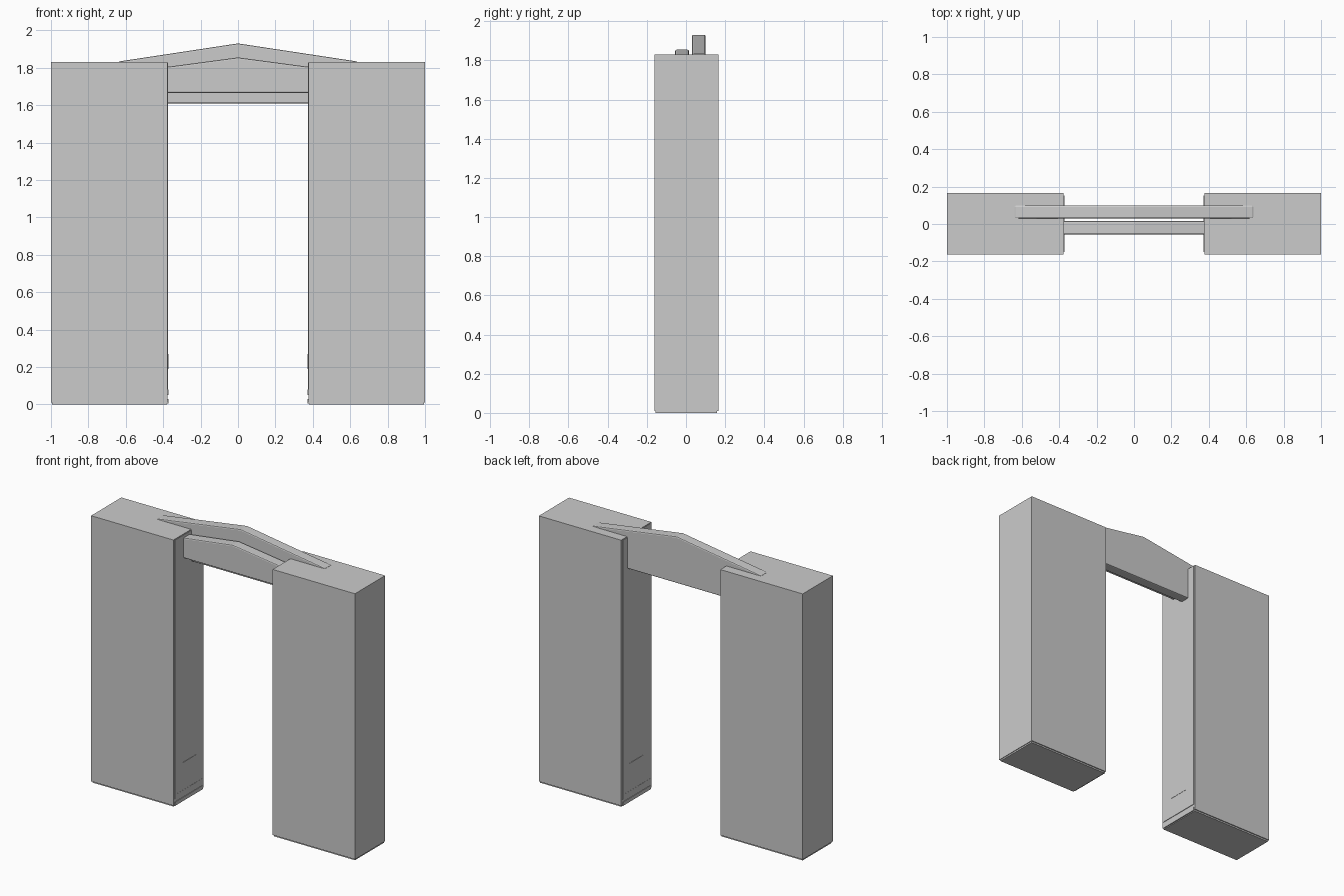
import bpy
import bmesh

cube = bpy.data.objects.get("Cube")
if cube:
    bpy.data.objects.remove(cube, do_unlink=True)

grey = bpy.data.materials.new("plain_grey")
grey.use_nodes = True
COLOUR = (0.6, 0.6, 0.6, 1)
grey.diffuse_color = COLOUR
grey.node_tree.nodes["Principled BSDF"].inputs["Base Color"].default_value = COLOUR


def prism(name, outline, y0, y1, bevel=0.0):
    """Extrude an x-z outline from y0 to y1."""
    bm = bmesh.new()
    face = bm.faces.new([bm.verts.new((x, y0, z)) for x, z in outline])
    out = bmesh.ops.extrude_face_region(bm, geom=[face])
    verts = [g for g in out["geom"] if isinstance(g, bmesh.types.BMVert)]
    bmesh.ops.translate(bm, verts=verts, vec=(0, y1 - y0, 0))
    bmesh.ops.recalc_face_normals(bm, faces=bm.faces[:])
    mesh = bpy.data.meshes.new(name)
    bm.to_mesh(mesh)
    bm.free()
    mesh.materials.append(grey)
    obj = bpy.data.objects.new(name, mesh)
    bpy.context.collection.objects.link(obj)
    if bevel:
        mod = obj.modifiers.new("edge_bevel", "BEVEL")
        mod.width = bevel
        mod.segments = 2
    return obj


def box(name, x0, x1, y0, y1, z0, z1, bevel=0.0):
    return prism(name, [(x0, z0), (x1, z0), (x1, z1), (x0, z1)], y0, y1, bevel)


def gable(half, bottom, eave, ridge):
    return [(-half, bottom), (half, bottom), (half, eave), (0, ridge), (-half, eave)]


# Two pillars with a slim foot, skirting strips and a small hatch on the inner side
for side, s in (("left", 1), ("right", -1)):
    box(side + "_pillar", s * 0.376, s, -0.162, 0.165, 0.01, 1.83)
    box(side + "_foot", s * 0.38, s * 0.995, -0.155, 0.158, 0, 0.01)
    box(side + "_skirting", s * 0.372, s * 0.39, -0.15, 0.152, 0.005, 0.03)
    box(side + "_skirting_trim", s * 0.372, s * 0.39, -0.15, 0.152, 0.05, 0.08)
    box(side + "_hatch", s * 0.371, s * 0.39, -0.07, 0.085, 0.19, 0.27)
    box(side + "_inner_lining", s * 0.373, s * 0.39, -0.15, 0.152, 0.08, 1.825)

# Peaked crossbeams bridging the pillars
prism("back_beam", gable(0.64, 1.61, 1.833, 1.93), 0.03, 0.10, 0.008)
prism("front_beam", gable(0.45, 1.665, 1.795, 1.855), -0.055, 0.015, 0.008)
